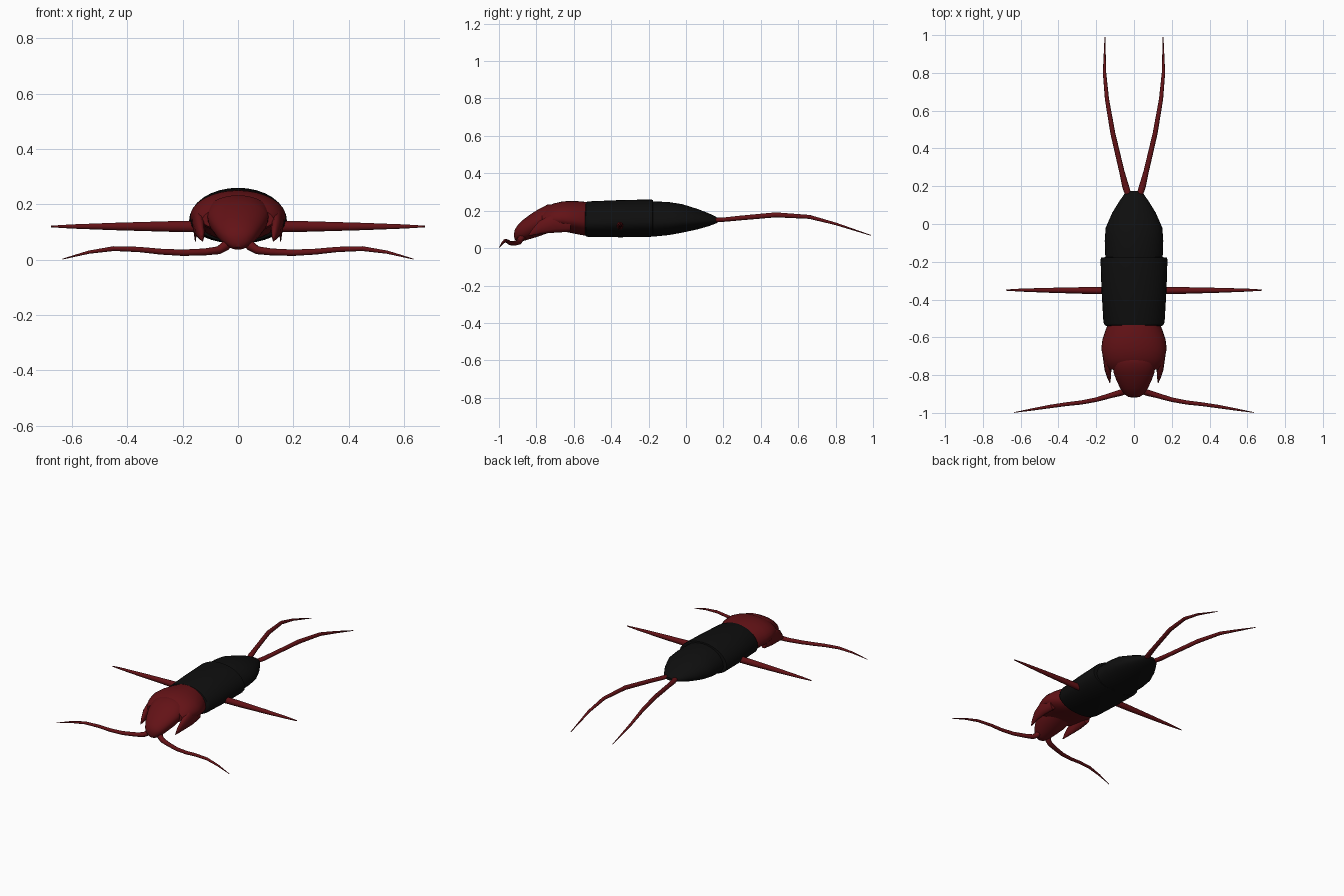
import bpy, bmesh, math
from mathutils import Vector


def material(name, rgb):
    m = bpy.data.materials.new(name)
    m.diffuse_color = (*rgb, 1)
    return m


RED = material("dark red shell", (0.125, 0.006, 0.008))
BLACK = material("black shell", (0.0045, 0.0045, 0.0045))


def skin(name, rings, mat, angle=40):
    """Join rings of points into a closed, capped surface."""
    bm = bmesh.new()
    loops = [[bm.verts.new(p) for p in ring] for ring in rings]
    n = len(loops[0])
    for a, b in zip(loops, loops[1:]):
        for i in range(n):
            j = (i + 1) % n
            bm.faces.new((a[i], a[j], b[j], b[i]))
    bm.faces.new(loops[0])
    bm.faces.new(loops[-1])
    bmesh.ops.recalc_face_normals(bm, faces=bm.faces)
    me = bpy.data.meshes.new(name)
    bm.to_mesh(me)
    bm.free()
    me.materials.append(mat)
    ob = bpy.data.objects.new(name, me)
    bpy.context.collection.objects.link(ob)
    bpy.ops.object.select_all(action='DESELECT')
    ob.select_set(True)
    bpy.context.view_layer.objects.active = ob
    bpy.ops.object.shade_smooth_by_angle(angle=math.radians(angle))
    return ob


def shell(name, stations, mat, waist=0.4, n=32):
    """Stations are (y, half width, bottom z, top z); waist is the height of the widest line."""
    rings = []
    for y, w, lo, hi in stations:
        mid = lo + (hi - lo) * waist
        ring = []
        for i in range(n):
            t = 2 * math.pi * i / n
            s = math.sin(t)
            ring.append((w * math.cos(t), y, mid + s * ((hi - mid) if s > 0 else (mid - lo))))
        rings.append(ring)
    return skin(name, rings, mat)


def feeler(name, path, mat, side=1, n=10):
    """Tapered tube through (x, y, z, radius across, radius up) points."""
    pts = [Vector((p[0] * side, p[1], p[2])) for p in path]
    rings = []
    for i, p in enumerate(pts):
        d = (pts[min(i + 1, len(pts) - 1)] - pts[max(i - 1, 0)]).normalized()
        across = d.cross(Vector((0, 0, 1))).normalized()
        up = across.cross(d)
        ru, rv = path[i][3], path[i][4]
        rings.append([p + across * ru * math.cos(2 * math.pi * k / n)
                      + up * rv * math.sin(2 * math.pi * k / n) for k in range(n)])
    return skin(name, rings, mat, 60)


# Body segments
shell("abdomen", [
    (-0.25, 0.15, 0.065, 0.245), (-0.17, 0.152, 0.062, 0.25), (-0.09, 0.155, 0.07, 0.246),
    (-0.02, 0.15, 0.083, 0.235), (0.06, 0.115, 0.1, 0.21), (0.12, 0.078, 0.117, 0.187),
    (0.16, 0.05, 0.132, 0.168), (0.175, 0.025, 0.14, 0.158)], BLACK)
shell("wing_case", [
    (-0.54, 0.145, 0.07, 0.235), (-0.535, 0.155, 0.062, 0.247), (-0.52, 0.162, 0.06, 0.25),
    (-0.35, 0.172, 0.058, 0.257), (-0.19, 0.177, 0.06, 0.26), (-0.178, 0.175, 0.063, 0.258),
    (-0.176, 0.155, 0.07, 0.245)], BLACK)
shell("collar", [
    (-0.525, 0.135, 0.065, 0.245), (-0.56, 0.15, 0.07, 0.25), (-0.61, 0.167, 0.08, 0.252),
    (-0.66, 0.173, 0.09, 0.25), (-0.71, 0.163, 0.098, 0.238), (-0.745, 0.15, 0.1, 0.22),
    (-0.77, 0.13, 0.105, 0.195)], RED)
shell("head", [
    (-0.67, 0.09, 0.11, 0.215), (-0.70, 0.108, 0.097, 0.232), (-0.74, 0.115, 0.08, 0.233),
    (-0.79, 0.107, 0.062, 0.207), (-0.83, 0.092, 0.05, 0.182), (-0.87, 0.073, 0.038, 0.152),
    (-0.90, 0.053, 0.036, 0.122), (-0.915, 0.03, 0.045, 0.1), (-0.919, 0.008, 0.06, 0.08)],
    RED, 0.58)

for side, tag in ((1, "left"), (-1, "right")):
    # Pointed cheek flaps reaching forward from the collar
    feeler("cheek_flap_" + tag, [
        (0.135, -0.62, 0.135, 0.025, 0.05), (0.142, -0.70, 0.135, 0.024, 0.055),
        (0.138, -0.77, 0.112, 0.018, 0.038), (0.132, -0.81, 0.088, 0.011, 0.02),
        (0.128, -0.84, 0.068, 0.002, 0.003)], RED, side)
    # Straight side spikes
    feeler("side_spike_" + tag, [
        (0.10, -0.353, 0.12, 0.019, 0.022), (0.25, -0.352, 0.12, 0.018, 0.02),
        (0.45, -0.351, 0.12, 0.013, 0.014), (0.60, -0.35, 0.12, 0.008, 0.008),
        (0.677, -0.35, 0.12, 0.003, 0.003)], RED, side)
    # Curved front antennae
    feeler("antenna_" + tag, [
        (0.035, -0.86, 0.075, 0.016, 0.016), (0.045, -0.885, 0.05, 0.018, 0.018),
        (0.07, -0.893, 0.034, 0.017, 0.015), (0.12, -0.907, 0.028, 0.014, 0.013),
        (0.20, -0.93, 0.025, 0.012, 0.012), (0.28, -0.945, 0.029, 0.011, 0.011),
        (0.36, -0.954, 0.037, 0.01, 0.01), (0.45, -0.967, 0.04, 0.009, 0.009),
        (0.54, -0.982, 0.027, 0.006, 0.006), (0.635, -0.998, 0.002, 0.0015, 0.0015)], RED, side)
    # Long tail feelers
    feeler("tail_feeler_" + tag, [
        (0.025, 0.14, 0.15, 0.016, 0.012), (0.045, 0.20, 0.152, 0.018, 0.012),
        (0.065, 0.28, 0.16, 0.014, 0.013), (0.112, 0.48, 0.178, 0.013, 0.014),
        (0.143, 0.66, 0.167, 0.011, 0.011), (0.156, 0.80, 0.13, 0.009, 0.007),
        (0.154, 0.99, 0.068, 0.002, 0.002)], RED, side)
